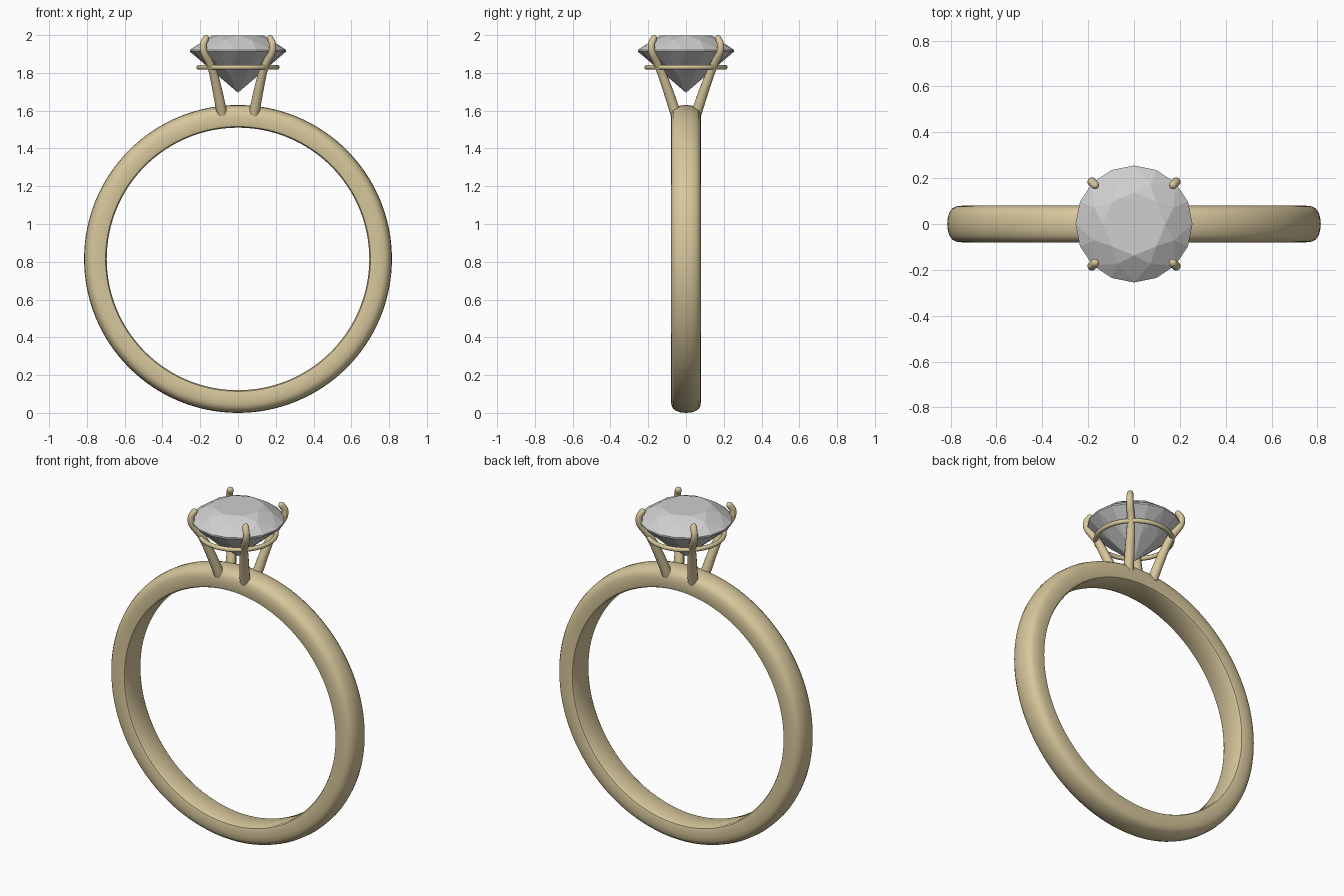
import bpy, bmesh, math
from mathutils import Vector

cube = bpy.data.objects.get("Cube")
if cube:
    bpy.data.objects.remove(cube, do_unlink=True)


def material(name, rgb):
    m = bpy.data.materials.new(name)
    m.use_nodes = True
    m.diffuse_color = (*rgb, 1)
    m.node_tree.nodes["Principled BSDF"].inputs["Base Color"].default_value = (*rgb, 1)
    return m


gold = material("pale gold", (0.68, 0.57, 0.33))
clear = material("stone grey", (0.62, 0.62, 0.62))


def add_mesh(name, bm, mat, smooth_angle=None):
    bmesh.ops.recalc_face_normals(bm, faces=bm.faces)
    mesh = bpy.data.meshes.new(name)
    bm.to_mesh(mesh)
    bm.free()
    mesh.materials.append(mat)
    obj = bpy.data.objects.new(name, mesh)
    bpy.context.collection.objects.link(obj)
    if smooth_angle:
        bpy.ops.object.select_all(action="DESELECT")
        obj.select_set(True)
        bpy.context.view_layer.objects.active = obj
        bpy.ops.object.shade_smooth_by_angle(angle=math.radians(smooth_angle))
    return obj


def revolve(name, profile, axis, centre, steps, mat, smooth_angle):
    """Spin a closed profile of points all the way round an axis."""
    bm = bmesh.new()
    verts = [bm.verts.new(p) for p in profile]
    edges = [bm.edges.new((verts[i - 1], verts[i])) for i in range(len(verts))]
    bmesh.ops.spin(bm, geom=verts + edges, cent=centre, axis=axis,
                   angle=math.tau, steps=steps, use_merge=True)
    bmesh.ops.remove_doubles(bm, verts=bm.verts, dist=1e-5)
    return add_mesh(name, bm, mat, smooth_angle)


# Band: flat inside, domed outside with softened shoulders
BAND_Z = 0.815
half = [(0, 0.815), (0.03, 0.812), (0.053, 0.804), (0.068, 0.793),
        (0.077, 0.775), (0.08, 0.75), (0.08, 0.715), (0.076, 0.701), (0.066, 0.695)]
outline = half + [(-y, r) for y, r in reversed(half[1:])]
revolve("band", [(0, y, BAND_Z + r) for y, r in outline],
        (0, 1, 0), (0, 0, BAND_Z), 128, gold, 40)

# Gallery wire that joins the prongs under the stone
wire = [math.tau * i / 12 for i in range(12)]
revolve("gallery_wire",
        [(0.208 + 0.013 * math.cos(a), 0, 1.83 + 0.013 * math.sin(a)) for a in wire],
        (0, 0, 1), (0, 0, 0), 64, gold, 60)


# Prongs: tapered wires with round tips that curl over the stone
def bezier_path(points, per=6):
    """Smooth path through the points, radius carried as the fourth value."""
    pts = [Vector(p) for p in points]
    pts = [2 * pts[0] - pts[1]] + pts + [2 * pts[-1] - pts[-2]]
    path = []
    for a, b, c, d in zip(pts, pts[1:], pts[2:], pts[3:]):
        for i in range(per):
            t = i / per
            path.append(0.5 * (2 * b + (c - a) * t + (2 * a - 5 * b + 4 * c - d) * t**2
                               + (3 * b - a - 3 * c + d) * t**3))
    return path + [pts[-2]]


def prong(name, sx, sy):
    path = bezier_path([(0.084, 0.053, 1.58, 0.029), (0.112, 0.1, 1.72, 0.026),
                        (0.14, 0.142, 1.83, 0.022), (0.178, 0.178, 1.905, 0.02),
                        (0.183, 0.183, 1.95, 0.019), (0.17, 0.17, 1.982, 0.018)])
    # Rounded tip from shrinking rings
    end, before = path[-1], path[-2]
    forward = (end - before).to_3d().normalized()
    r = end[3]
    for k in (0.35, 0.7, 0.9, 0.98):
        p = end.to_3d() + forward * r * k
        path.append(Vector((*p, r * math.sqrt(1 - k * k))))
    bm = bmesh.new()
    side = Vector((1, -1, 0)).normalized()
    rings = []
    for i, p in enumerate(path):
        along = (path[min(i + 1, len(path) - 1)] - path[max(i - 1, 0)]).to_3d().normalized()
        u = (side - along * side.dot(along)).normalized()
        v = along.cross(u)
        ring = []
        for a in wire:
            q = p.to_3d() + (u * math.cos(a) + v * math.sin(a)) * p[3]
            ring.append(bm.verts.new((q.x * sx, q.y * sy, q.z)))
        rings.append(ring)
    for lo, hi in zip(rings, rings[1:]):
        for i in range(len(wire)):
            bm.faces.new((lo[i - 1], lo[i], hi[i], hi[i - 1]))
    bm.faces.new(rings[0])
    bm.faces.new(rings[-1])
    add_mesh(name, bm, gold, 50)


for sx, left_right in ((1, "left"), (-1, "right")):
    for sy, front_back in ((-1, "front"), (1, "back")):
        prong(f"{front_back}_{left_right}_prong", sx, sy)

# Stone: round brilliant cut, facets formed by the hull of its corner rings
GIRDLE_R, TABLE_R, CROWN_R, PAVILION_R = 0.255, 0.137, 0.188, 0.13
TOP, GIRDLE_TOP, GIRDLE_LOW, TIP = 1.998, 1.922, 1.913, 1.695
flat = math.cos(math.pi / 8)
crown_z = TOP - (TOP - GIRDLE_TOP) * (CROWN_R * flat - TABLE_R) / (GIRDLE_R - TABLE_R)
pavilion_z = TIP + (GIRDLE_LOW - TIP) * PAVILION_R * flat / GIRDLE_R

bm = bmesh.new()
for count, radius, z, turn in ((8, TABLE_R, TOP, 0), (8, CROWN_R, crown_z, math.pi / 8),
                               (16, GIRDLE_R, GIRDLE_TOP, 0), (16, GIRDLE_R, GIRDLE_LOW, 0),
                               (8, PAVILION_R, pavilion_z, math.pi / 8)):
    for i in range(count):
        a = turn + math.tau * i / count
        bm.verts.new((radius * math.cos(a), radius * math.sin(a), z))
bm.verts.new((0, 0, TIP))
bmesh.ops.convex_hull(bm, input=bm.verts)
bmesh.ops.dissolve_limit(bm, angle_limit=math.radians(0.5), verts=bm.verts, edges=bm.edges)
add_mesh("stone", bm, clear)
